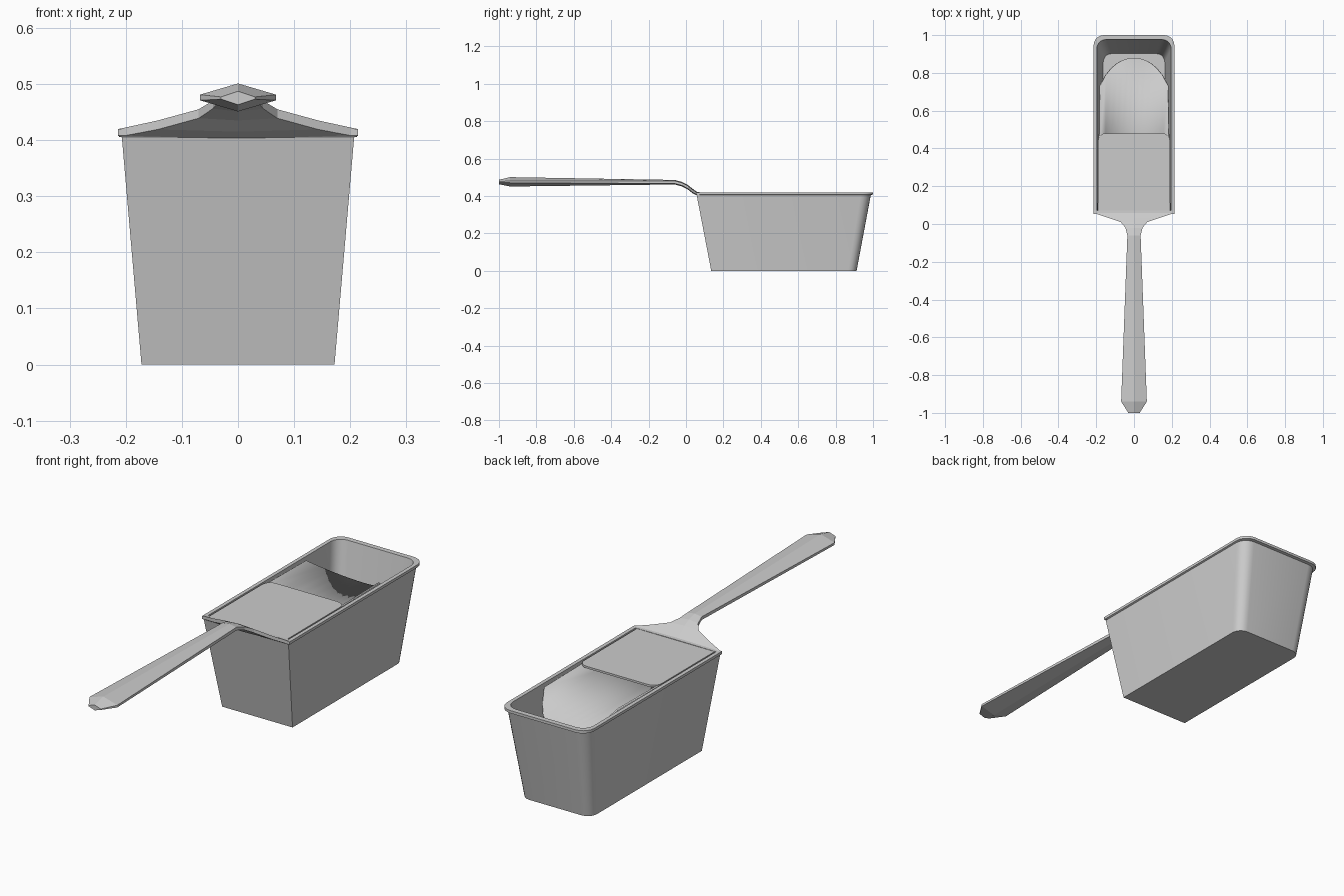
import bpy, bmesh, math

if "Cube" in bpy.data.objects:
    bpy.data.objects.remove(bpy.data.objects["Cube"])


def finish(bm, name, smooth=True):
    bmesh.ops.recalc_face_normals(bm, faces=bm.faces)
    mesh = bpy.data.meshes.new(name)
    bm.to_mesh(mesh)
    bm.free()
    obj = bpy.data.objects.new(name, mesh)
    bpy.context.collection.objects.link(obj)
    if smooth:
        bpy.ops.object.select_all(action='DESELECT')
        obj.select_set(True)
        bpy.context.view_layer.objects.active = obj
        bpy.ops.object.shade_smooth_by_angle(angle=math.radians(30))
    return obj


def loft(rings, name, smooth=True):
    """Join closed rings of points and cap both ends."""
    bm = bmesh.new()
    vs = [[bm.verts.new(p) for p in ring] for ring in rings]
    n = len(vs[0])
    for a, b in zip(vs, vs[1:]):
        for i in range(n):
            j = (i + 1) % n
            bm.faces.new((a[i], a[j], b[j], b[i]))
    bm.faces.new(vs[0])
    bm.faces.new(vs[-1])
    return finish(bm, name, smooth)


def outline(w, y0, y1, z, r, steps=5):
    """Rectangle with square front corners and rounded back corners."""
    right = [(w - r + r * math.cos(t), y1 - r + r * math.sin(t), z)
             for t in (math.pi / 2 * i / steps for i in range(steps + 1))]
    left = [(-x, y, z) for x, y, z in reversed(right)]
    return [(w, y0, z)] + right + left + [(-w, y0, z)]


# tapered open bin with a thin lip
loft([outline(0.172, 0.135, 0.912, 0, 0.045),
      outline(0.207, 0.057, 0.988, 0.405, 0.055),
      outline(0.214, 0.054, 1.0, 0.408, 0.055),
      outline(0.214, 0.054, 1.0, 0.42, 0.055),
      outline(0.197, 0.07, 0.977, 0.42, 0.05),
      outline(0.163, 0.145, 0.902, 0.006, 0.045)], "bin")

# handle: y, half width, centre height, edge and ridge half thickness
sections = [(0.072, 0.212, 0.413, 0.007, 0.008),
            (0.058, 0.212, 0.413, 0.007, 0.010),
            (0.035, 0.143, 0.427, 0.008, 0.012),
            (0.010, 0.070, 0.447, 0.008, 0.012),
            (-0.020, 0.045, 0.463, 0.007, 0.012),
            (-0.060, 0.035, 0.474, 0.007, 0.012),
            (-0.940, 0.068, 0.476, 0.005, 0.025),
            (-1.000, 0.030, 0.475, 0.002, 0.012)]
loft([[(w, y, z + e), (0, y, z + c), (-w, y, z + e),
       (-w, y, z - e), (0, y, z - c), (w, y, z - e)]
      for y, w, z, e, c in sections], "handle", False)

# half cover plate over the scoop
loft([outline(0.19, 0.07, 0.48, z, 0.04) for z in (0.41, 0.419)], "cover_plate")

# curved scoop blade with a slanted tip
DEPTH, HALF, N = 0.11, 0.19, 12
radius = (HALF ** 2 + DEPTH ** 2) / (2 * DEPTH)
bm = bmesh.new()
rows = []
for i in range(N + 1):
    s = -1 + 2 * i / N
    drop = DEPTH - (radius - math.sqrt(radius ** 2 - (s * HALF) ** 2))
    tip = 0.73 + 0.15 * drop / DEPTH
    start = 0.075 + 0.25 * drop
    rows.append([bm.verts.new((s * HALF * (1 - 0.05 * t), start + t * (tip - start), 0.415 - drop))
                 for t in (0, 0.5, 1)])
for a, b in zip(rows, rows[1:]):
    for k in range(2):
        bm.faces.new((a[k], a[k + 1], b[k + 1], b[k]))
scoop = finish(bm, "scoop_blade")
solid = scoop.modifiers.new("thickness", 'SOLIDIFY')
solid.thickness = 0.006
solid.offset = 0
